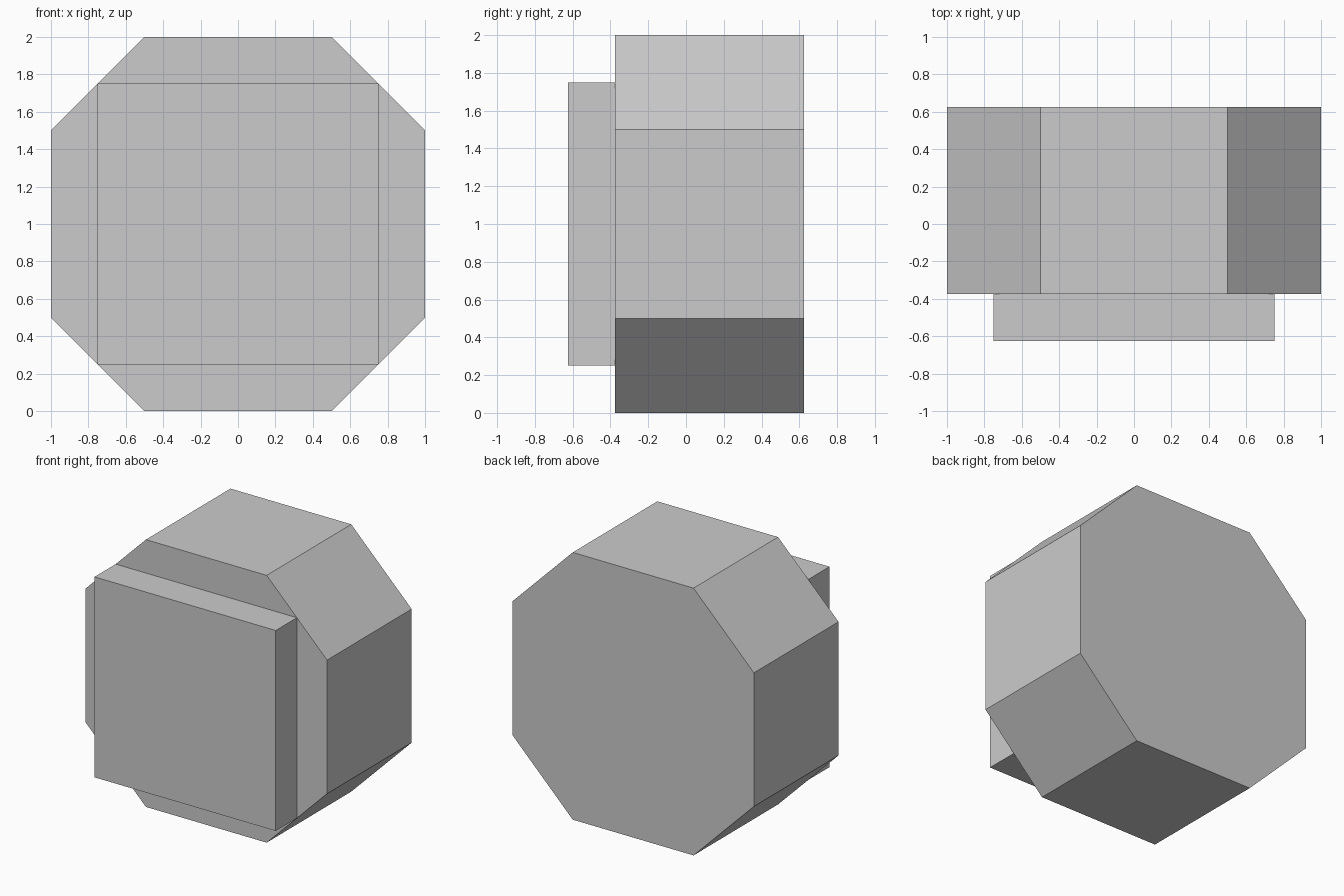
import bpy, bmesh

if "Cube" in bpy.data.objects:
    bpy.data.objects.remove(bpy.data.objects["Cube"])


def prism(name, profile, y0, y1):
    """Extrude a closed (x, z) profile from y0 back to y1."""
    bm = bmesh.new()
    face = bm.faces.new([bm.verts.new((x, y0, z)) for x, z in profile])
    out = bmesh.ops.extrude_face_region(bm, geom=[face], use_keep_orig=True)
    moved = [v for v in out["geom"] if isinstance(v, bmesh.types.BMVert)]
    bmesh.ops.translate(bm, verts=moved, vec=(0, y1 - y0, 0))
    bmesh.ops.recalc_face_normals(bm, faces=bm.faces)
    mesh = bpy.data.meshes.new(name)
    bm.to_mesh(mesh)
    bm.free()
    obj = bpy.data.objects.new(name, mesh)
    bpy.context.collection.objects.link(obj)
    return obj


# Octagonal main block with chamfered corners
octagon = [(-0.5, 0), (0.5, 0), (1, 0.5), (1, 1.5),
           (0.5, 2), (-0.5, 2), (-1, 1.5), (-1, 0.5)]
prism("octagonal_body", octagon, -0.375, 0.625)

# Square plate on the front
square = [(-0.75, 0.25), (0.75, 0.25), (0.75, 1.75), (-0.75, 1.75)]
prism("front_plate", square, -0.625, -0.375)
